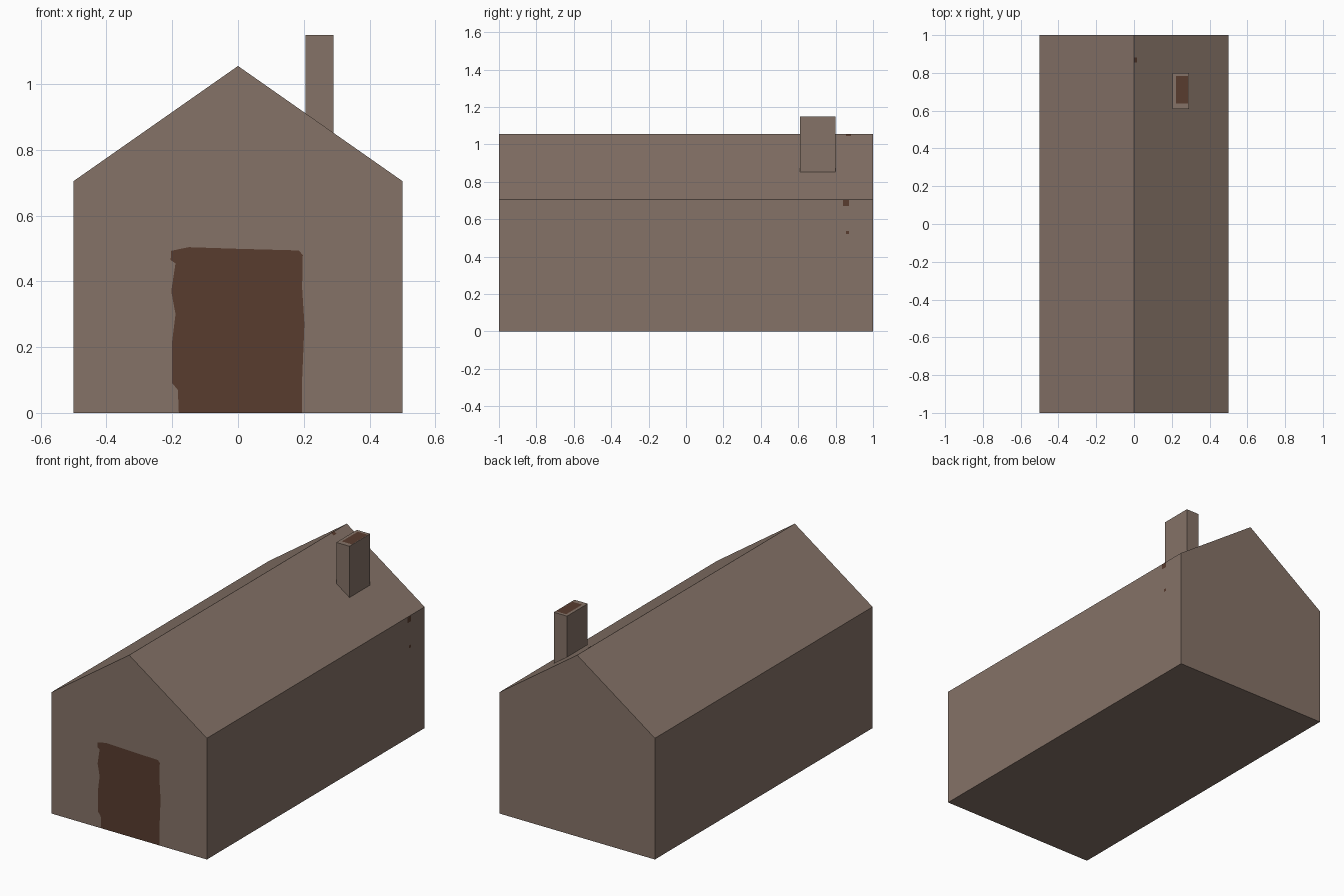
import bpy

if "Cube" in bpy.data.objects:
    bpy.data.objects.remove(bpy.data.objects["Cube"])

W, L, EAVE, RIDGE = 0.5, 1.0, 0.705, 1.055
SLOPE = (RIDGE - EAVE) / W


def material(name, rgb):
    m = bpy.data.materials.new(name)
    m.diffuse_color = (*rgb, 1)
    m.use_nodes = True
    m.node_tree.nodes["Principled BSDF"].inputs["Base Color"].default_value = m.diffuse_color
    return m


STONE = material("grey brown plaster", (0.235, 0.170, 0.136))
DARK = material("dark brown", (0.098, 0.045, 0.028))


def part(name, faces, mat):
    """Object from a list of polygons, each a list of points; shared points are merged."""
    verts, index = [], {}
    polys = []
    for face in faces:
        for p in face:
            if p not in index:
                index[p] = len(verts)
                verts.append(p)
        polys.append([index[p] for p in face])
    mesh = bpy.data.meshes.new(name)
    mesh.from_pydata(verts, [], polys)
    mesh.materials.append(mat)
    obj = bpy.data.objects.new(name, mesh)
    bpy.context.collection.objects.link(obj)
    return obj


def roof_z(x):
    return RIDGE - SLOPE * abs(x)


# Door outline, slightly uneven, from bottom left to bottom right
door = [(-0.18, 0), (-0.183, 0.07), (-0.2, 0.09), (-0.2, 0.22), (-0.19, 0.30),
        (-0.203, 0.37), (-0.19, 0.455), (-0.205, 0.465), (-0.203, 0.493),
        (-0.15, 0.504), (0.0, 0.499), (0.185, 0.494), (0.197, 0.48),
        (0.195, 0.38), (0.202, 0.27), (0.195, 0.10), (0.195, 0)]
gable = [(W, 0), (W, EAVE), (0, RIDGE), (-W, EAVE), (-W, 0)]

# Front wall wraps around the door, which fills the opening flush
front = [(x, -L, z) for x, z in (door + gable)[::-1]]
part("door", [[(x, -L, z) for x, z in door[::-1]]], DARK)

# Walls, back gable and floor
back = [(x, L, z) for x, z in gable[::-1]][::-1]
sides = [[(W, -L, 0), (W, L, 0), (W, L, EAVE), (W, -L, EAVE)],
         [(-W, L, 0), (-W, -L, 0), (-W, -L, EAVE), (-W, L, EAVE)]]
floor = [(-W, -L, 0), (-W, L, 0), (W, L, 0), (W, -L, 0)]
part("walls", [front[::-1][::-1], back[::-1], *sides, floor], STONE)

# Two roof slopes
part("roof", [[(W, -L, EAVE), (W, L, EAVE), (0, L, RIDGE), (0, -L, RIDGE)],
              [(0, -L, RIDGE), (0, L, RIDGE), (-W, L, EAVE), (-W, -L, EAVE)]], STONE)

# Chimney: four sides cut off along the roof slope, with a rim and a dark flue
X0, X1, Y0, Y1, TOP = 0.205, 0.29, 0.61, 0.80, 1.15
outer = [(X0, Y0), (X1, Y0), (X1, Y1), (X0, Y1)]
inner = [(0.222, 0.637), (0.286, 0.637), (0.286, 0.783), (0.222, 0.783)]
shaft, rim = [], []
for i in range(4):
    a, b, c, d = outer[i], outer[(i + 1) % 4], inner[(i + 1) % 4], inner[i]
    shaft.append([(*a, roof_z(a[0])), (*b, roof_z(b[0])), (*b, TOP), (*a, TOP)])
    rim.append([(*p, TOP) for p in (a, b, c, d)])
part("chimney", shaft + rim, STONE)
part("chimney_flue", [[(*p, TOP) for p in inner]], DARK)

# Small dark marks on the right wall and beside the ridge
E = 0.002
for name, y, z, r in (("large_wall_mark", 0.855, 0.687, 0.016),
                      ("small_wall_mark", 0.863, 0.528, 0.008)):
    part(name, [[(W + E, y - r, z - r), (W + E, y + r, z - r),
                 (W + E, y + r, z + r), (W + E, y - r, z + r)]], DARK)
part("ridge_mark", [[(x, y, roof_z(x) + E) for x, y in
                     ((0.0, 0.855), (0.016, 0.855), (0.016, 0.882), (0.0, 0.882))]], DARK)
